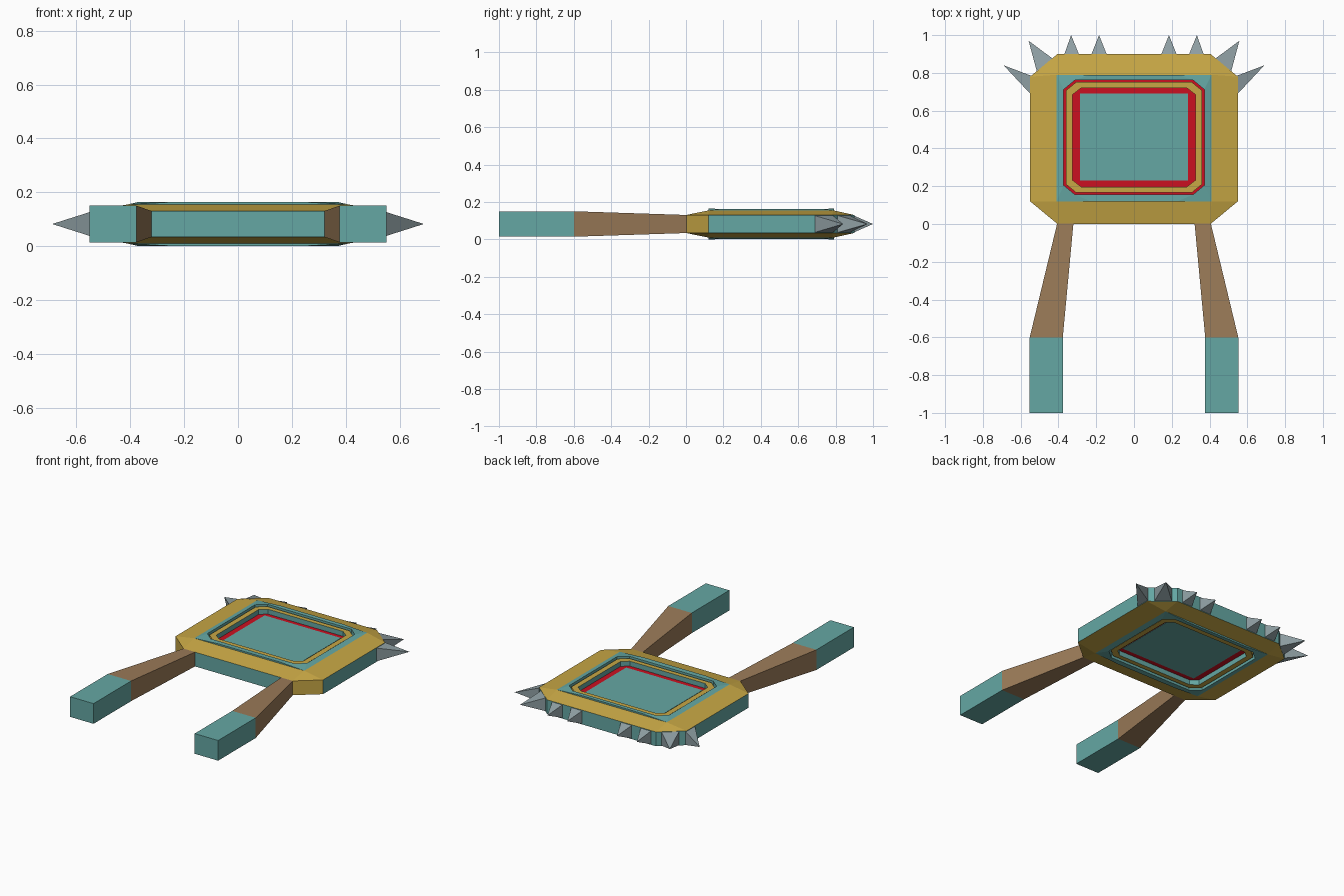
import bpy, bmesh

if "Cube" in bpy.data.objects:
    bpy.data.objects.remove(bpy.data.objects["Cube"])

MID = 0.0825  # everything is symmetric about this height


def mat(name, rgb):
    m = bpy.data.materials.new(name)
    m.diffuse_color = (*rgb, 1)
    m.use_nodes = True
    m.node_tree.nodes["Principled BSDF"].inputs["Base Color"].default_value = m.diffuse_color
    return m


TEAL = mat("teal", (0.13, 0.39, 0.37))
GOLD = mat("gold", (0.58, 0.39, 0.06))
RED = mat("red", (0.60, 0.005, 0.015))
BROWN = mat("brown", (0.33, 0.20, 0.10))
STEEL = mat("steel", (0.27, 0.34, 0.36))


def octagon(x, y0, y1, c, d, z):
    """Counter-clockwise rectangle with corners cut by c (x) and d (y)."""
    right = [(x - c, y0, z), (x, y0 + d, z), (x, y1 - d, z), (x - c, y1, z)]
    return right + [(-px, py, pz) for px, py, pz in reversed(right)]


def loft(name, loops, mats, cap_start=False, cap_end=False, mirror=None, pick=None):
    """Bridge successive loops; pick(segment, edge) chooses the material slot."""
    bm = bmesh.new()
    rings = [[bm.verts.new(p) for p in loop] for loop in loops]
    n = len(loops[0])
    for s in range(len(rings) - 1):
        a, b = rings[s], rings[s + 1]
        for i in range(n):
            j = (i + 1) % n
            f = bm.faces.new((a[i], a[j], b[j], b[i]))
            f.material_index = pick(s, i) if pick else 0
    if cap_start:
        bm.faces.new(rings[0][::-1])
    if cap_end:
        bm.faces.new(rings[-1])
    bmesh.ops.remove_doubles(bm, verts=bm.verts, dist=1e-5)
    if cap_start:
        bmesh.ops.recalc_face_normals(bm, faces=bm.faces)
    me = bpy.data.meshes.new(name)
    bm.to_mesh(me)
    bm.free()
    for m in mats:
        me.materials.append(m)
    ob = bpy.data.objects.new(name, me)
    ob.location.z = MID
    bpy.context.collection.objects.link(ob)
    if mirror:
        mod = ob.modifiers.new("mirror", "MIRROR")
        mod.use_axis = [a == mirror for a in "XYZ"]
        mod.use_mirror_merge = False
    return ob


def outer(z):
    return octagon(0.55, 0.0, 0.9, 0.145, 0.12, z)


# Outer rim wall: teal, with gold front corners
loft("rim_wall", [outer(-0.048), outer(0.048)], [TEAL, GOLD],
     pick=lambda s, i: 1 if i in (0, 6) else 0)

# Sloped gold rim, top and bottom
loft("gold_rim", [outer(0.048), octagon(0.41, 0.12, 0.79, 0, 0, 0.0725)],
     [GOLD], mirror="Z")

# Raised teal border with slightly lower corners and a recess inside
half = [(0.23, 0.12, 0.0825), (0.41, 0.12, 0.0725),
        (0.41, 0.79, 0.0725), (0.23, 0.79, 0.0825)]
crest = half + [(-x, y, z) for x, y, z in reversed(half)]
loft("teal_border", [octagon(0.41, 0.12, 0.79, 0, 0, 0.06), crest,
                     octagon(0.372, 0.155, 0.762, 0.06, 0.05, 0.0815),
                     octagon(0.372, 0.155, 0.762, 0.06, 0.05, 0.04)],
     [TEAL], mirror="Z")

# Red recess floor
loft("red_floor", [octagon(0.372, 0.155, 0.762, 0.06, 0.05, 0.04)],
     [RED], cap_end=True, mirror="Z")

# Gold inlay ring with teal inner wall
loft("gold_ring", [octagon(0.361, 0.166, 0.751, 0.055, 0.045, 0.04),
                   octagon(0.361, 0.166, 0.751, 0.055, 0.045, 0.073),
                   octagon(0.325, 0.197, 0.72, 0.045, 0.035, 0.073),
                   octagon(0.325, 0.197, 0.72, 0.045, 0.035, 0.04)],
     [GOLD, TEAL], mirror="Z", pick=lambda s, i: 1 if s == 2 else 0)

# Teal centre panel
loft("centre_panel", [octagon(0.285, 0.23, 0.69, 0, 0, 0.04),
                      octagon(0.285, 0.23, 0.69, 0, 0, 0.042)],
     [TEAL], cap_end=True, mirror="Z")


def section(x0, x1, y, h):
    return [(x0, y, -h), (x1, y, -h), (x1, y, h), (x0, y, h)]


# Tapered legs and square feet
loft("legs", [section(0.32, 0.405, 0.01, 0.048), section(0.377, 0.552, -0.6, 0.068)],
     [BROWN], True, True, "X")
loft("feet", [section(0.377, 0.552, -0.6, 0.068), section(0.377, 0.552, -1.0, 0.068)],
     [TEAL], True, True, "X")

# Pyramid spikes: two base points and a tip each
spikes = [((0.143, 0.895), (0.227, 0.895), (0.185, 1.0)),
          ((0.29, 0.895), (0.37, 0.895), (0.333, 1.0)),
          ((0.43, 0.875), (0.515, 0.81), (0.558, 0.97)),
          ((0.545, 0.785), (0.545, 0.685), (0.69, 0.84))]
for k, (a, b, tip) in enumerate(spikes, 1):
    base = [(*a, -0.046), (*b, -0.046), (*b, 0.046), (*a, 0.046)]
    loft(f"spike_pair_{k}", [base, [(*tip, 0)] * 4], [STEEL], True, False, "X")
